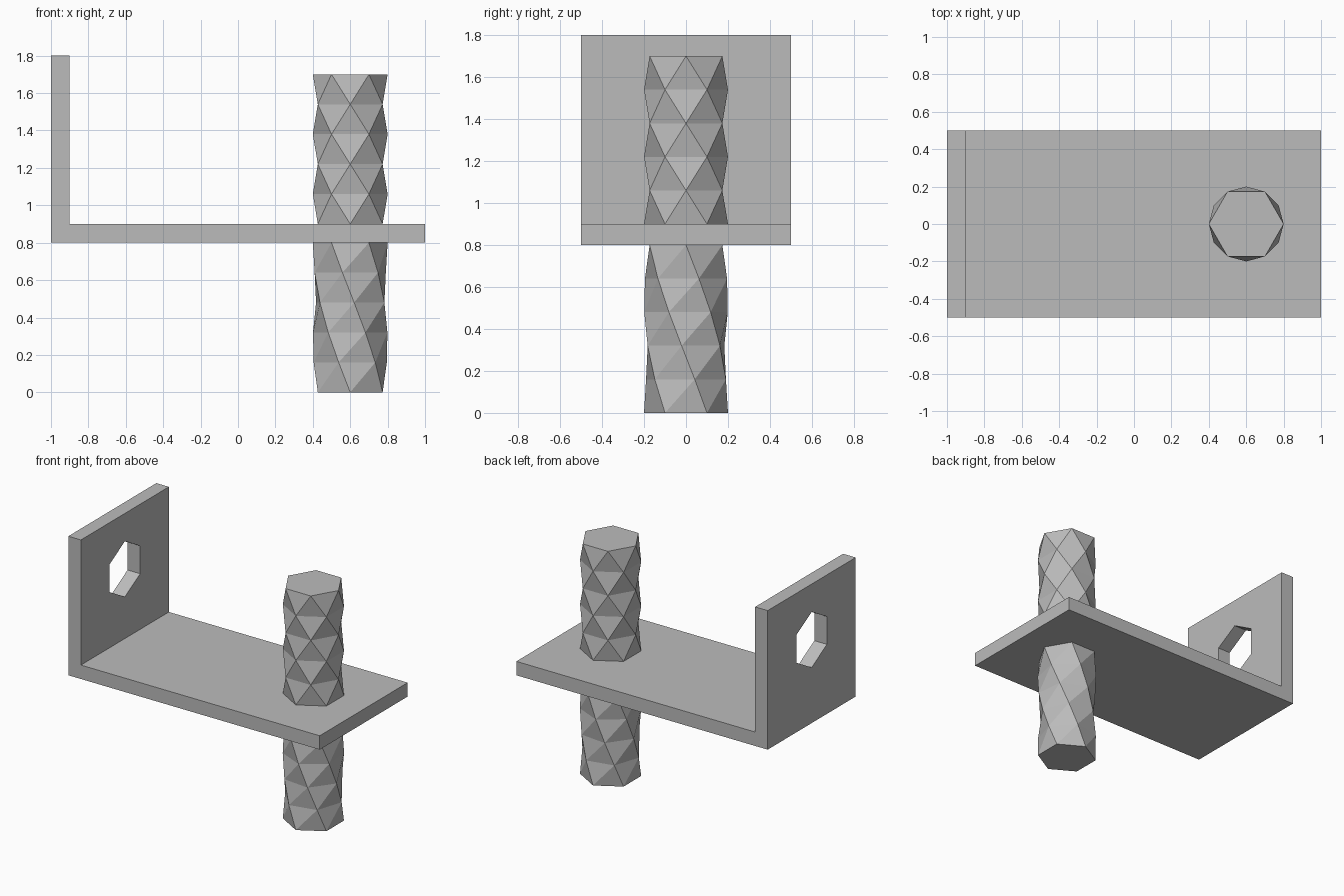
import bpy
import bmesh
from math import cos, sin, pi, radians
from mathutils import Matrix

cube = bpy.data.objects.get("Cube")
if cube:
    bpy.data.objects.remove(cube, do_unlink=True)

GREY = (0.5, 0.5, 0.5, 1.0)
grey = bpy.data.materials.new("plain_grey")
grey.use_nodes = True
grey.diffuse_color = GREY
grey.node_tree.nodes["Principled BSDF"].inputs["Base Color"].default_value = GREY


def finish(name, bm):
    bmesh.ops.recalc_face_normals(bm, faces=bm.faces)
    mesh = bpy.data.meshes.new(name)
    bm.to_mesh(mesh)
    bm.free()
    mesh.materials.append(grey)
    obj = bpy.data.objects.new(name, mesh)
    bpy.context.collection.objects.link(obj)
    return obj


def twisted_hex(name, x, base, height, start, twist, levels):
    """Hexagonal prism turned step by step, each band split into triangles."""
    bm = bmesh.new()
    rings = []
    for k in range(levels + 1):
        t = k / levels
        turn = radians(start + twist * t)
        rings.append([bm.verts.new((x + 0.2 * cos(turn + i * pi / 3),
                                    0.2 * sin(turn + i * pi / 3),
                                    base + height * t)) for i in range(6)])
    for low, high in zip(rings, rings[1:]):
        for i in range(6):
            j = (i + 1) % 6
            bm.faces.new((low[i], low[j], high[j]))
            bm.faces.new((low[i], high[j], high[i]))
    bm.faces.new(rings[0])
    bm.faces.new(rings[-1])
    return finish(name, bm)


# L-shaped bracket: side profile extruded along y
bm = bmesh.new()
profile = [(-1, 0.8), (1, 0.8), (1, 0.9), (-0.9, 0.9), (-0.9, 1.8), (-1, 1.8)]
face = bm.faces.new([bm.verts.new((x, -0.5, z)) for x, z in profile])
side = bmesh.ops.extrude_face_region(bm, geom=[face])["geom"]
bmesh.ops.translate(bm, vec=(0, 1, 0),
                    verts=[v for v in side if isinstance(v, bmesh.types.BMVert)])
bracket = finish("bracket", bm)

# Hexagonal hole through the upright wall
bm = bmesh.new()
bmesh.ops.create_cone(bm, cap_ends=True, segments=6, radius1=0.2, radius2=0.2, depth=0.4,
                      matrix=Matrix.Translation((-0.95, 0, 1.4))
                      @ Matrix.Rotation(pi / 2, 4, "Y") @ Matrix.Rotation(pi / 2, 4, "Z"))
# Turn the cutter so that a corner points straight up
top = max(bm.verts, key=lambda v: v.co.z)
if abs(top.co.y) > 0.01:
    bmesh.ops.rotate(bm, verts=bm.verts, cent=(-0.95, 0, 1.4),
                     matrix=Matrix.Rotation(pi / 6, 3, "X"))
cutter = finish("hole_cutter", bm)
cutter.hide_render = True
cutter.hide_viewport = True
cutter.display_type = "WIRE"
hole = bracket.modifiers.new("hole", "BOOLEAN")
hole.operation = "DIFFERENCE"
hole.solver = "EXACT"
hole.object = cutter

# Twisted posts below and above the plate
twisted_hex("lower_post", 0.6, 0, 0.8, 30, -90, 5)
twisted_hex("upper_post", 0.6, 0.9, 0.8, 30, -150, 5)
